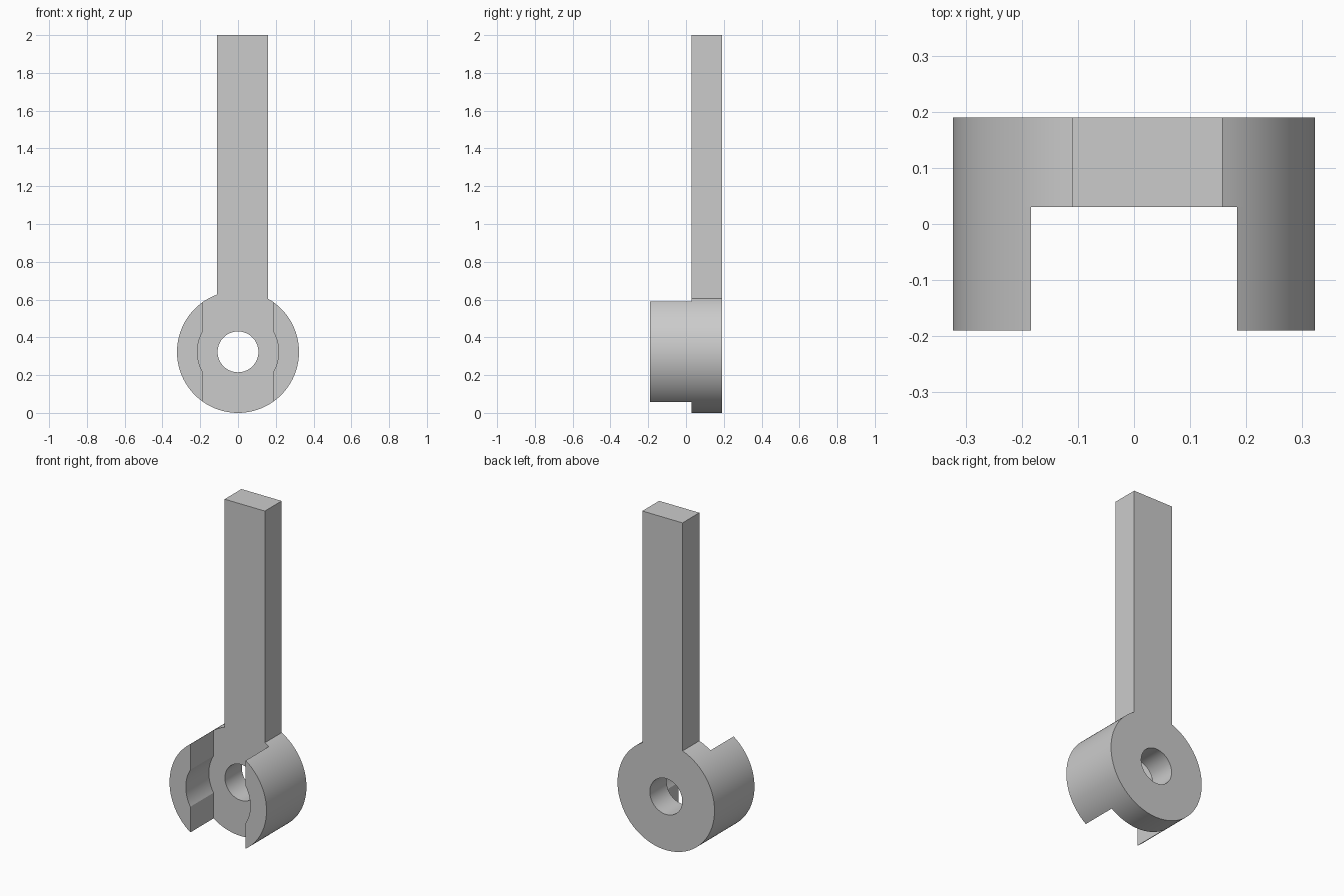
import bpy, bmesh
from math import acos, asin, cos, sin, pi, radians

cube = bpy.data.objects.get("Cube")
if cube:
    bpy.data.objects.remove(cube, do_unlink=True)

RADIUS, BORE, RELIEF = 0.323, 0.108, 0.215   # hub, hole, curved pocket in the cheeks
SLOT = 0.184                                 # half width of the slot between cheeks
ARM_LEFT, ARM_RIGHT, TOP = 0.158, -0.11, 2.0
FRONT, STEP, BACK = -0.19, 0.03, 0.19


def arc(radius, start, end, full=128):
    """Points along an arc around the hub centre, in x and z."""
    n = max(2, round(abs(end - start) / (2 * pi) * full))
    return [(radius * cos(start + (end - start) * i / n),
             RADIUS + radius * sin(start + (end - start) * i / n)) for i in range(n + 1)]


bm = bmesh.new()


def loop_verts(points):
    return [bm.verts.new((x, STEP, z)) for x, z in points]


def loop_edges(verts):
    return [bm.edges.new((v, verts[i - 1])) for i, v in enumerate(verts)]


outer = acos(SLOT / RADIUS)
inner = acos(SLOT / RELIEF)
arm_l, arm_r = acos(ARM_LEFT / RADIUS), acos(ARM_RIGHT / RADIUS)

# Cheek outlines: outer arc, then slot wall with its curved relief
rim = arc(RADIUS, -outer, outer)
wall = arc(RELIEF, inner, -inner)
cheeks = [bm.faces.new(loop_verts([(s * x, z) for x, z in rim + wall])) for s in (1, -1)]

# Middle of the back plate: arm outline, lower rim and round bore
middle = (arc(RADIUS, outer, arm_l) + [(ARM_LEFT, TOP), (ARM_RIGHT, TOP)]
          + arc(RADIUS, arm_r, pi - outer)
          + [(-x, z) for x, z in wall]
          + arc(RADIUS, pi + outer, 2 * pi - outer) + wall[::-1])
edges = loop_edges(loop_verts(middle)) + loop_edges(loop_verts(arc(BORE, 0, 2 * pi)[:-1]))
bmesh.ops.triangle_fill(bm, edges=edges, use_beauty=True, normal=(0, -1, 0))
bmesh.ops.remove_doubles(bm, verts=bm.verts[:], dist=0.0001)


def extrude(faces, y):
    result = bmesh.ops.extrude_face_region(bm, geom=faces)["geom"]
    for v in result:
        if isinstance(v, bmesh.types.BMVert):
            v.co.y = y


# Thicken the plate backward, then raise the two cheeks forward
extrude(bm.faces[:], BACK)
cheeks = [f for f in bm.faces if len(f.verts) > 4
          and all(abs(v.co.y - STEP) < 0.001 for v in f.verts)]
extrude(cheeks, FRONT)
bmesh.ops.recalc_face_normals(bm, faces=bm.faces[:])

mesh = bpy.data.meshes.new("lever_arm")
bm.to_mesh(mesh)
bm.free()
lever = bpy.data.objects.new("lever_arm", mesh)
bpy.context.collection.objects.link(lever)

# Plain grey finish
grey = bpy.data.materials.new("light_grey")
grey.use_nodes = True
grey.diffuse_color = (0.6, 0.6, 0.6, 1)
grey.node_tree.nodes["Principled BSDF"].inputs["Base Color"].default_value = (0.6, 0.6, 0.6, 1)
mesh.materials.append(grey)

bpy.ops.object.select_all(action='DESELECT')
lever.select_set(True)
bpy.context.view_layer.objects.active = lever
bpy.ops.object.shade_smooth_by_angle(angle=radians(20))
